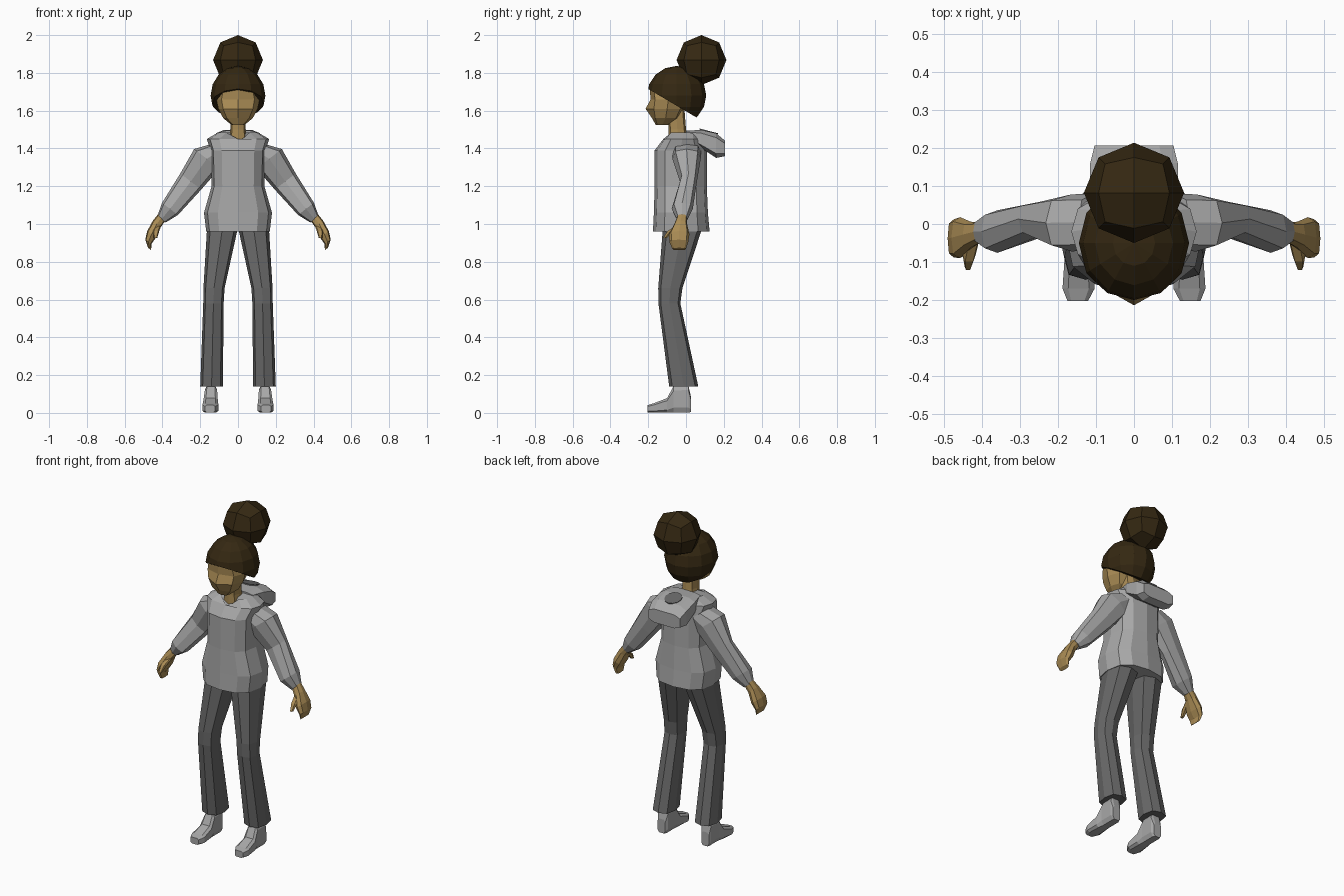
import bpy, bmesh, math
from mathutils import Vector, Matrix

if "Cube" in bpy.data.objects:
    bpy.data.objects.remove(bpy.data.objects["Cube"])

X, Y, Z = Vector((1, 0, 0)), Vector((0, 1, 0)), Vector((0, 0, 1))


def material(name, rgb):
    m = bpy.data.materials.new(name)
    m.use_nodes = True
    m.diffuse_color = (*rgb, 1)
    m.node_tree.nodes["Principled BSDF"].inputs["Base Color"].default_value = (*rgb, 1)
    return m


GREY = material("light_grey_cloth", (0.39, 0.39, 0.39))
DARK = material("dark_grey_cloth", (0.14, 0.14, 0.14))
SKIN = material("skin", (0.40, 0.26, 0.09))
HAIR = material("dark_brown_hair", (0.035, 0.021, 0.006))


def finish(name, bm, mat, mirror=False):
    bmesh.ops.recalc_face_normals(bm, faces=bm.faces)
    mesh = bpy.data.meshes.new(name)
    bm.to_mesh(mesh)
    bm.free()
    mesh.materials.append(mat)
    ob = bpy.data.objects.new(name, mesh)
    bpy.context.collection.objects.link(ob)
    if mirror:
        mod = ob.modifiers.new("Mirror", 'MIRROR')
        mod.use_clip = False
        mod.use_mirror_merge = False
    return ob


def power(c, p):
    return math.copysign(abs(c) ** p, c) if abs(c) > 1e-6 else 0


def loft(rings, sides=8, p=0.7, u=X, v=Y, phase=0.0):
    """Bridge rounded rings (cx, cy, cz, radius u, radius v), cap both ends."""
    bm = bmesh.new()
    loops = []
    for cx, cy, cz, ru, rv in rings:
        loop = []
        for i in range(sides):
            a = 2 * math.pi * (i + phase) / sides
            loop.append(bm.verts.new(Vector((cx, cy, cz))
                        + u * ru * power(math.cos(a), p)
                        + v * rv * power(math.sin(a), p)))
        loops.append(loop)
    for a, b in zip(loops, loops[1:]):
        for i in range(sides):
            j = (i + 1) % sides
            bm.faces.new((a[i], a[j], b[j], b[i]))
    bm.faces.new(loops[0])
    bm.faces.new(loops[-1])
    return bm, loops


# Hooded top, with the collar dipping at the front
bm, loops = loft([(0, -.025, .96, .168, .15), (0, -.027, 1.06, .18, .143),
                  (0, -.028, 1.2, .14, .138), (0, -.028, 1.39, .145, .138),
                  (0, -.02, 1.45, .165, .10), (0, -.01, 1.485, .105, .075)],
                 sides=12, p=0.75)
front = min(loops[-1], key=lambda w: w.co.y)
front.co = (0, -.105, 1.43)
finish("hoodie_body", bm, GREY)

# Sleeves
across = Vector((.79, 0, .61))
bm, _ = loft([(.10, .005, 1.385, .06, .075), (.165, .003, 1.345, .085, .075),
              (.25, .013, 1.225, .07, .045), (.36, -.02, 1.08, .053, .056),
              (.405, -.02, 1.025, .028, .028)], sides=8, u=across)
finish("sleeves", bm, GREY, True)

# Folded hood behind the neck
bm, _ = loft([(0, 0, 1.475, .10, .02), (0, .08, 1.45, .12, .05),
              (0, .16, 1.415, .12, .068), (0, .207, 1.40, .108, .042)],
             p=0.5, v=Z, phase=0.5)
finish("hood", bm, GREY)

bm = bmesh.new()
bmesh.ops.create_cone(bm, cap_ends=True, segments=12, radius1=.05, radius2=.05, depth=.006,
                      matrix=Matrix.Translation((0, .12, 1.49)) @ Matrix.Rotation(-.255, 4, 'X'))
finish("hood_disc", bm, DARK)

# Trousers
bm, _ = loft([(.14, -.012, .14, .06, .077), (.13, -.088, .58, .054, .058),
              (.127, -.083, .66, .056, .064), (.085, -.022, .96, .08, .102),
              (.08, -.02, 1.02, .075, .1)])
finish("trouser_legs", bm, DARK, True)

# Shoes, lofted from heel to toe
bm, _ = loft([(.145, .026, .045, .026, .043), (.143, .012, .075, .034, .075),
              (.143, -.065, .073, .034, .073), (.145, -.1, .04, .04, .04),
              (.146, -.17, .026, .044, .026), (.148, -.203, .022, .028, .02)],
             p=0.5, v=Z, phase=0.5)
finish("shoes", bm, GREY, True)

# Hands and thumbs
bm, _ = loft([(.40, -.02, 1.04, .026, .025), (.43, -.028, 1.0, .027, .034),
              (.458, -.036, .945, .029, .054), (.475, -.038, .905, .02, .05),
              (.468, -.036, .868, .011, .036)], sides=8, u=across)
finish("hands", bm, SKIN, True)
bm, _ = loft([(.425, -.04, .99, .018, .018), (.434, -.082, .962, .017, .018),
              (.437, -.112, .925, .009, .01)], sides=6)
finish("thumbs", bm, SKIN, True)

# Neck and head, with the nose pulled out of the front edge
bm, _ = loft([(0, -.04, 1.42, .05, .052), (0, -.046, 1.5, .04, .046),
              (0, -.055, 1.62, .042, .046)])
finish("neck", bm, SKIN)
bm, loops = loft([(0, -.125, 1.525, .035, .035), (0, -.108, 1.56, .078, .072),
                  (0, -.1, 1.61, .104, .092), (0, -.093, 1.66, .115, .094),
                  (0, -.098, 1.72, .10, .095), (0, -.07, 1.78, .08, .075)], p=0.8)
min(loops[2], key=lambda w: w.co.y).co.y = -.214
finish("head", bm, SKIN)

# Hair cap, trimmed by a plane sloping from forehead to nape
bm = bmesh.new()
bmesh.ops.create_uvsphere(bm, u_segments=12, v_segments=8, radius=1)
bmesh.ops.transform(bm, verts=bm.verts, matrix=Matrix.Translation((0, -.05, 1.68))
                    @ Matrix.Diagonal((.145, .157, .157, 1)))
cut = bmesh.ops.bisect_plane(bm, geom=bm.verts[:] + bm.edges[:] + bm.faces[:],
                             plane_co=(0, -.2, 1.715), plane_no=(0, -.13, -.22),
                             clear_outer=True)
rim = [e for e in cut["geom_cut"] if isinstance(e, bmesh.types.BMEdge)]
bmesh.ops.edgeloop_fill(bm, edges=rim)
finish("hair_cap", bm, HAIR)

# Hair bun as a faceted ball of square patches
bm = bmesh.new()
bmesh.ops.create_cube(bm, size=2)
bmesh.ops.subdivide_edges(bm, edges=bm.edges[:], cuts=1, use_grid_fill=True)
for w in bm.verts:
    w.co = w.co.normalized() * .132 + Vector((0, .082, 1.868))
finish("hair_bun", bm, HAIR)
